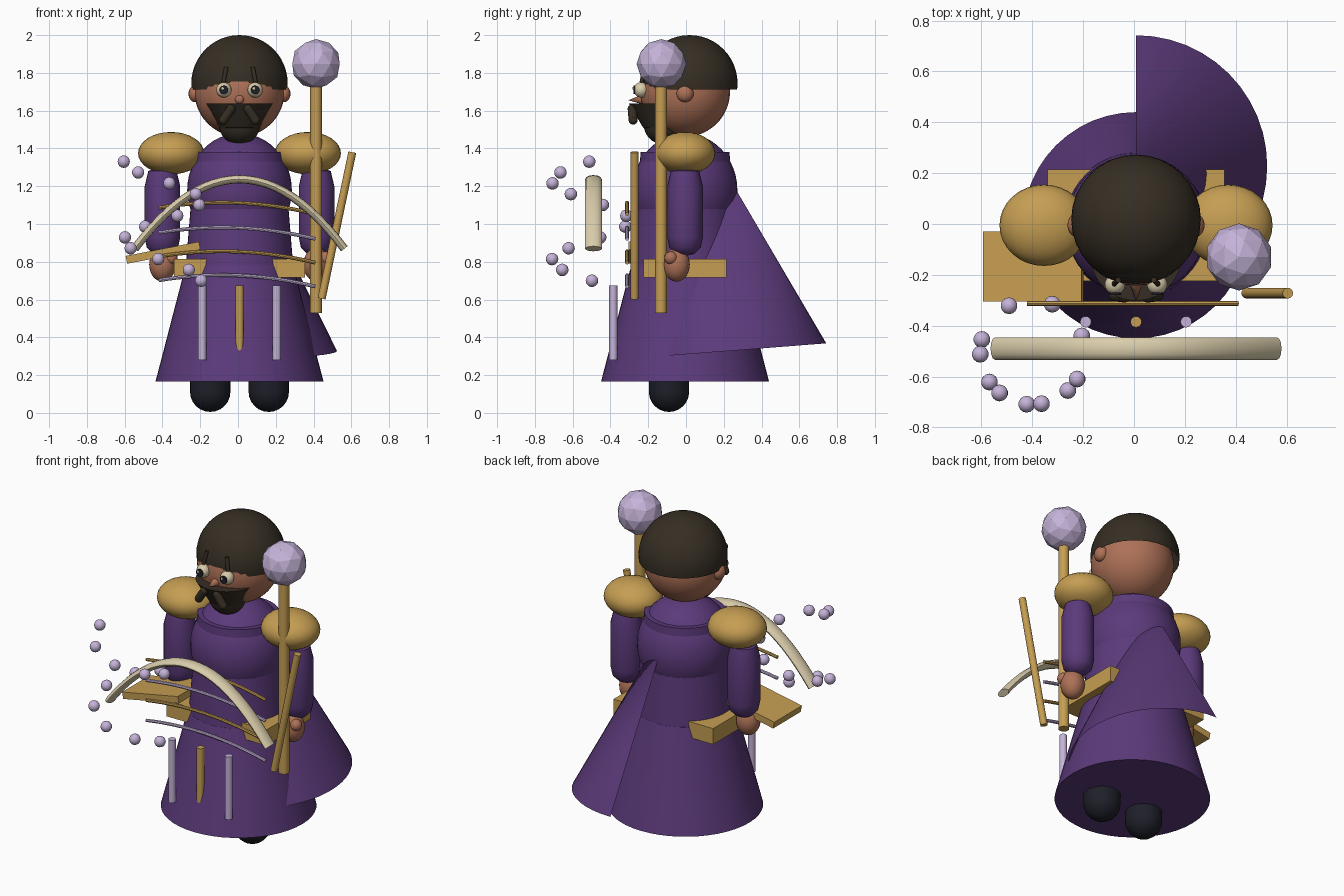
import bpy, bmesh, math
from mathutils import Vector, Matrix

if "Cube" in bpy.data.objects:
    bpy.data.objects.remove(bpy.data.objects["Cube"])

CX, CY = 0.008, -0.005  # body axis


def mat(name, rgb):
    m = bpy.data.materials.new(name)
    m.diffuse_color = (*rgb, 1)
    m.use_nodes = True
    m.node_tree.nodes["Principled BSDF"].inputs["Base Color"].default_value = m.diffuse_color
    return m


PURPLE = mat("purple_cloth", (0.105, 0.042, 0.195))
GOLD = mat("gold", (0.56, 0.34, 0.085))
LILAC = mat("lilac", (0.56, 0.45, 0.69))
HAIR = mat("dark_brown", (0.036, 0.027, 0.017))
SKIN = mat("skin", (0.42, 0.165, 0.095))
CREAM = mat("cream", (0.70, 0.61, 0.41))
BLACK = mat("near_black", (0.013, 0.014, 0.022))


def finish(name, bm, material, smooth=True):
    bmesh.ops.recalc_face_normals(bm, faces=bm.faces)
    me = bpy.data.meshes.new(name)
    bm.to_mesh(me)
    bm.free()
    ob = bpy.data.objects.new(name, me)
    bpy.context.collection.objects.link(ob)
    me.materials.append(material)
    if smooth:
        bpy.ops.object.select_all(action='DESELECT')
        bpy.context.view_layer.objects.active = ob
        ob.select_set(True)
        bpy.ops.object.shade_smooth_by_angle(angle=math.radians(40))
    return ob


def ball(name, c, r, material, seg=24, rings=16, cut=None):
    r = (r, r, r) if isinstance(r, float) else r
    bm = bmesh.new()
    bmesh.ops.create_uvsphere(bm, u_segments=seg, v_segments=rings, radius=1,
                              matrix=Matrix.Translation(c) @ Matrix.Diagonal((*r, 1)))
    if cut is not None:  # keep only the part above the cut height
        geom = bm.verts[:] + bm.edges[:] + bm.faces[:]
        bmesh.ops.bisect_plane(bm, geom=geom, plane_co=(0, 0, cut), plane_no=(0, 0, -1), clear_outer=True)
    return finish(name, bm, material)


def rod(name, a, b, r1, material, r2=None, seg=16):
    a, b = Vector(a), Vector(b)
    d = b - a
    m = Matrix.Translation((a + b) / 2) @ d.to_track_quat('Z', 'Y').to_matrix().to_4x4()
    bm = bmesh.new()
    bmesh.ops.create_cone(bm, cap_ends=True, segments=seg, radius1=r1,
                          radius2=r1 if r2 is None else r2, depth=d.length, matrix=m)
    return finish(name, bm, material)


def lathe(name, x, y, profile, material, seg=32):
    bm = bmesh.new()
    vs = [bm.verts.new((x + r, y, z)) for r, z in profile]
    es = [bm.edges.new(p) for p in zip(vs, vs[1:])]
    bmesh.ops.spin(bm, geom=vs + es, cent=(x, y, 0), axis=(0, 0, 1), angle=math.tau, steps=seg)
    bmesh.ops.remove_doubles(bm, verts=bm.verts, dist=1e-4)
    return finish(name, bm, material)


def box(name, c, size, material, tilt=0):
    bm = bmesh.new()
    bmesh.ops.create_cube(bm, size=1, matrix=Matrix.Translation(c) @ Matrix.Rotation(tilt, 4, 'Y')
                          @ Matrix.Diagonal((*size, 1)))
    return finish(name, bm, material, smooth=False)


def sweep(name, pts, ry, rz, material, seg=12):
    """Tube with an elliptical section along a path in the xz plane."""
    bm = bmesh.new()
    rings = []
    for i, p in enumerate(pts):
        t = (pts[min(i + 1, len(pts) - 1)] - pts[max(i - 1, 0)]).normalized()
        n = Vector((-t.z, 0, t.x))
        rings.append([bm.verts.new(p + n * rz * math.sin(k * math.tau / seg)
                                   + Vector((0, ry * math.cos(k * math.tau / seg), 0))) for k in range(seg)])
    for a, b in zip(rings, rings[1:]):
        for k in range(seg):
            bm.faces.new((a[k], a[(k + 1) % seg], b[(k + 1) % seg], b[k]))
    bm.faces.new(rings[0])
    bm.faces.new(rings[-1])
    return finish(name, bm, material)


# Robe: flared skirt, tapered bodice, rounded chest
lathe("skirt", CX, CY, [(0, 0.165), (0.445, 0.165), (0.285, 0.78), (0, 0.78)], PURPLE, 48)
lathe("bodice", CX, CY, [(0, 0.77), (0.285, 0.77), (0.235, 1.38), (0, 1.38)], PURPLE, 48)
ball("chest", (CX, CY, 1.18), (0.277, 0.277, 0.30), PURPLE, 32, 24)

# Cape: open half cone on one side, leaning slightly forward
bm = bmesh.new()
apex, base = Vector((CX, 0.148, 1.38)), Vector((CX, 0.228, 0.328))
back = Vector((0, 0.997, 0.078))
rim = []
for i in range(25):
    a = math.pi * i / 24
    rim.append(bm.verts.new(base + 0.516 * (back * math.cos(a) + Vector((math.sin(a), 0, 0)))))
tip = bm.verts.new(apex)
for p, q in zip(rim, rim[1:]):
    bm.faces.new((tip, q, p))
finish("cape", bm, PURPLE)

# Belt block
box("belt", (CX, CY, 0.766), (0.695, 0.44, 0.10), GOLD)

# Limbs
for side, s in (("left", -1), ("right", 1)):
    x = CX + s * 0.408
    ball(side + "_shoulder_pad", (CX + s * 0.362, CY, 1.375), (0.175, 0.16, 0.112), GOLD, 32, 16)
    lathe(side + "_sleeve", x, CY, [(0, 0.83), (0.05, 0.842), (0.083, 0.875), (0.094, 0.93),
                                    (0.094, 1.20), (0.075, 1.28), (0, 1.31)], PURPLE, 24)
    ball(side + "_hand", (x, -0.05, 0.785), (0.07, 0.07, 0.09), SKIN)
    ball(side + "_thumb", (x + 0.045, -0.08, 0.82), 0.035, SKIN, 16, 10)
    shoe = [(0.107 * math.sin(t * math.pi / 12), 0.112 - 0.107 * math.cos(t * math.pi / 12)) for t in range(7)]
    lathe(side + "_shoe", CX + s * 0.155, -0.09, shoe + [(0.107, 0.20), (0, 0.20)], BLACK, 24)

# Head and hair
ball("head", (CX, CY, 1.70), 0.238, SKIN, 32, 24)
ball("hair", (CX, 0.018, 1.745), 0.255, HAIR, 32, 24, cut=1.712)
for side, s in (("left", -1), ("right", 1)):
    ball(side + "_ear", (CX + s * 0.235, CY, 1.69), (0.035, 0.045, 0.045), SKIN, 16, 12)
    ex = CX + s * 0.083
    ball(side + "_eye", (ex, -0.238, 1.71), 0.04, CREAM, 20, 14)
    rod(side + "_pupil", (ex, -0.265, 1.71), (ex, -0.279, 1.71), 0.023, BLACK)
    rod(side + "_eye_glint", (ex - 0.007, -0.277, 1.718), (ex - 0.007, -0.282, 1.718), 0.007, CREAM, seg=10)
    rod(side + "_eyebrow", (CX + s * 0.085, -0.235, 1.75), (CX + s * 0.07, -0.22, 1.83), 0.011, HAIR, seg=10)
    a, b = (CX + s * 0.045, -0.285, 1.61), (CX + s * 0.085, -0.28, 1.55)
    rod(side + "_moustache", a, b, 0.024, HAIR)
    for end, p in (("inner", a), ("outer", b)):
        ball(f"{side}_moustache_{end}_end", p, 0.024, HAIR, 12, 8)
rod("nose", (CX, -0.225, 1.66), (CX, -0.305, 1.655), 0.028, SKIN, 0.0)

# Beard: flared bib with a rounded chin
lathe("beard", CX, -0.122, [(0, 1.49), (0.105, 1.51), (0.18, 1.638), (0, 1.638)], HAIR)
ball("beard_chin", (CX, -0.115, 1.53), 0.11, HAIR)

# Staff with faceted orb, and a leaning rod
rod("staff", (0.413, -0.132, 0.53), (0.413, -0.132, 1.76), 0.031, GOLD)
bm = bmesh.new()
bmesh.ops.create_icosphere(bm, subdivisions=2, radius=0.132, matrix=Matrix.Translation((0.413, -0.13, 1.847)))
finish("staff_orb", bm, LILAC, smooth=False)
rod("leaning_rod", (0.443, -0.272, 0.605), (0.605, -0.272, 1.38), 0.021, GOLD)

# Tilted board
box("board", (-0.397, -0.167, 0.848), (0.395, 0.275, 0.042), GOLD, -math.radians(11))

# Arched bow
xs = [-0.555 + 1.11 * i / 24 for i in range(25)]
sweep("bow", [Vector((CX + x, -0.49, 1.237 - 0.368 * (x / 0.555) ** 2)) for x in xs], 0.044, 0.022, CREAM)

# Four bowed strings, alternating colours
for i, z in enumerate((1.07, 0.938, 0.812, 0.686)):
    pts = []
    for k in range(17):
        u = k / 16
        pts.append(Vector((-0.42 + 0.83 * u, -0.312, z + 0.016 - 0.033 * u + 0.17 * u * (1 - u))))
    sweep(f"string_{i + 1}", pts, 0.010, 0.010, (GOLD, LILAC)[i % 2], 8)

# Hanging chimes in front of the skirt
for i, (x, z0, m) in enumerate(((-0.19, 0.28, LILAC), (0.008, 0.31, GOLD), (0.205, 0.28, LILAC))):
    rod(f"chime_{i + 1}", (x, -0.385, z0), (x, -0.385, 0.675), 0.022, m)

# Floating beads in a falling spiral
for i in range(12):
    a = math.radians(182 + i * 540 / 11)
    ball(f"bead_{i + 1}", (-0.4 + 0.205 * math.cos(a), -0.505 + 0.205 * math.sin(a), 1.33 - 0.0573 * i),
         0.033, LILAC, 14, 10)
